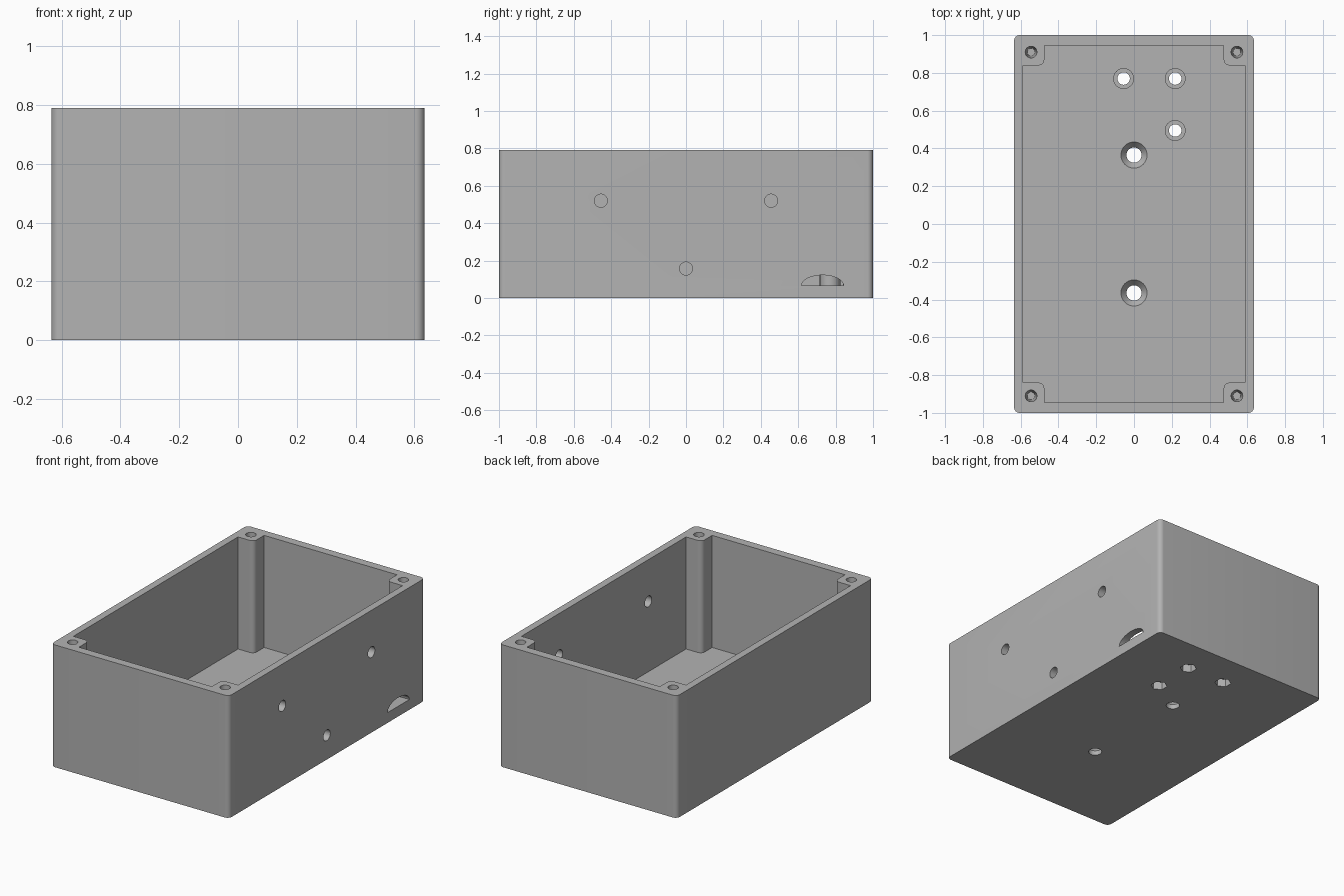
import bpy, bmesh
from math import cos, sin, pi, radians
from mathutils import Matrix, Vector

if "Cube" in bpy.data.objects:
    bpy.data.objects.remove(bpy.data.objects["Cube"])

W, D, H = 0.635, 1.0, 0.79      # half width, half depth, height
FLOOR = 0.066

grey = bpy.data.materials.new("plain grey")
grey.use_nodes = True
colour = (0.45, 0.45, 0.45, 1)
grey.diffuse_color = colour
grey.node_tree.nodes["Principled BSDF"].inputs["Base Color"].default_value = colour


def make(name, bm):
    bmesh.ops.recalc_face_normals(bm, faces=bm.faces)
    mesh = bpy.data.meshes.new(name)
    bm.to_mesh(mesh)
    bm.free()
    mesh.materials.append(grey)
    ob = bpy.data.objects.new(name, mesh)
    bpy.context.collection.objects.link(ob)
    return ob


def prism(name, points, offset):
    """Extrude a closed 3D outline along an offset."""
    bm = bmesh.new()
    face = bm.faces.new([bm.verts.new(p) for p in points])
    ext = bmesh.ops.extrude_face_region(bm, geom=[face])
    moved = [g for g in ext["geom"] if isinstance(g, bmesh.types.BMVert)]
    bmesh.ops.translate(bm, verts=moved, vec=Vector(offset))
    return make(name, bm)


def peg(name, x, y, z0, z1, r0, r1=None, sides=40):
    """Upright cylinder or cone between two heights."""
    bm = bmesh.new()
    bmesh.ops.create_cone(bm, cap_ends=True, segments=sides, radius1=r0,
                          radius2=r0 if r1 is None else r1, depth=z1 - z0,
                          matrix=Matrix.Translation((x, y, (z0 + z1) / 2)))
    return make(name, bm)


def arc(cx, cy, r, start, end, n=8):
    steps = [radians(start + (end - start) * i / n) for i in range(n + 1)]
    return [(cx + r * cos(a), cy + r * sin(a)) for a in steps]


def combine(target, tool, operation="DIFFERENCE"):
    mod = target.modifiers.new("boolean", "BOOLEAN")
    mod.operation, mod.solver, mod.object = operation, "EXACT", tool
    bpy.context.view_layer.objects.active = target
    bpy.ops.object.modifier_apply(modifier=mod.name)
    bpy.data.objects.remove(tool)


# Outer block with rounded upright edges
R = 0.03
outline = []
for k, (sx, sy) in enumerate([(1, 1), (-1, 1), (-1, -1), (1, -1)]):
    outline += arc(sx * (W - R), sy * (D - R), R, 90 * k, 90 * k + 90)
box = prism("enclosure_box", [(x, y, 0) for x, y in outline], (0, 0, H))

# Cavity that leaves a screw post in every corner
ix, iy, px, py = 0.588, 0.945, 0.475, 0.84
quarter = [(ix, py)] + arc(px + R, py + R, R, 270, 180) + [(px, iy)]
plan = []
for sx, sy in [(1, 1), (-1, 1), (-1, -1), (1, -1)]:
    part = [(sx * x, sy * y) for x, y in quarter]
    plan += part if sx * sy > 0 else part[::-1]
combine(box, prism("cavity", [(x, y, FLOOR) for x, y in plan], (0, 0, H)))

# Arched cable opening in the left wall, level with the floor
arch = [(0.56, 0.73 + 0.112 * cos(pi * i / 24), FLOOR + 0.056 * sin(pi * i / 24))
        for i in range(25)]
combine(box, prism("arch_cutter", arch, (0.2, 0, 0)))

# Round holes through the left wall
for y, z in [(-0.455, 0.52), (0.455, 0.52), (0, 0.157)]:
    ring = [(0.56, y + a, z + b) for a, b in arc(0, 0, 0.035, 0, 351, 39)]
    combine(box, prism("wall_hole", ring, (0.2, 0, 0)))

# Standoffs on the floor, with through holes and hexagonal nut pockets below
for x, y in [(-0.055, 0.77), (0.218, 0.77), (0.218, 0.495)]:
    combine(box, peg("standoff", x, y, 0.03, 0.14, 0.055), "UNION")
    combine(box, peg("standoff_hole", x, y, -0.1, 0.3, 0.033))
    combine(box, peg("nut_pocket", x, y, -0.1, 0.05, 0.05, sides=6))

# Countersunk mounting holes in the floor, and tapered screw holes in the posts
for s in (-1, 1):
    combine(box, peg("mount_hole", 0, s * 0.365, -0.1, 0.2, 0.04))
    combine(box, peg("countersink", 0, s * 0.365, 0.03, FLOOR + 0.001, 0.04, 0.07))
    for t in (-1, 1):
        combine(box, peg("post_hole", t * 0.545, s * 0.91, 0.45, H + 0.001, 0.02, 0.031))

# Smooth curved walls, crisp edges
bpy.ops.object.select_all(action="DESELECT")
box.select_set(True)
bpy.context.view_layer.objects.active = box
bpy.ops.object.shade_smooth_by_angle(angle=radians(30))
